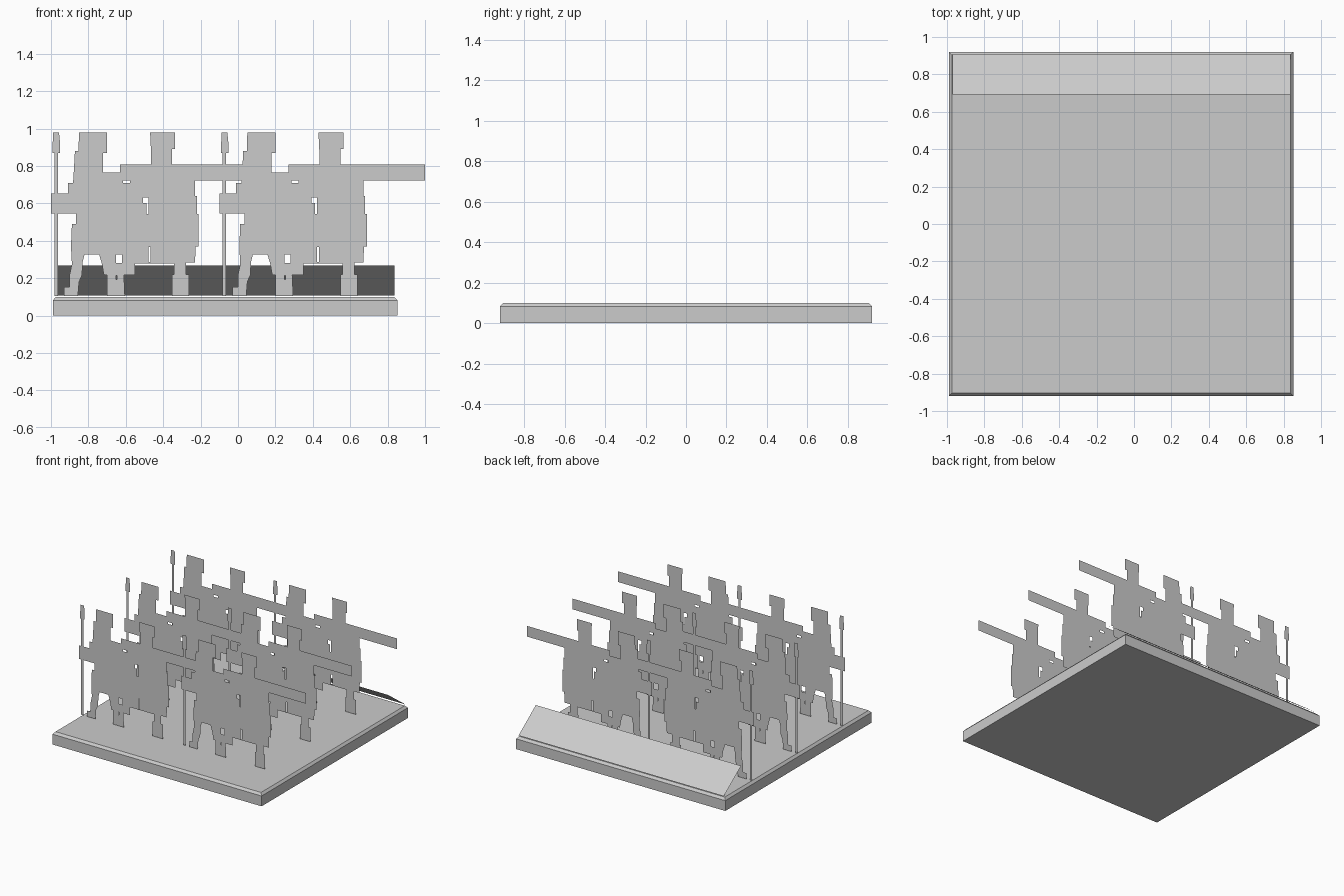
import bpy
from mathutils import Vector
from mathutils.geometry import tessellate_polygon

grey = bpy.data.materials.new("plain_grey")
grey.diffuse_color = (0.6, 0.6, 0.6, 1)


def add_mesh(name, verts, faces):
    me = bpy.data.meshes.new(name)
    me.from_pydata(verts, [], faces)
    me.materials.append(grey)
    me.update()
    ob = bpy.data.objects.new(name, me)
    bpy.context.collection.objects.link(ob)
    return ob


def flat_cutout(name, loops, x, y):
    """Flat upright sheet from an outline plus hole loops."""
    loops = [[Vector((px, pz, 0)) for px, pz in lp] for lp in loops]
    pts = [p for lp in loops for p in lp]
    faces = []
    for a, b, c in tessellate_polygon(loops):
        if (pts[b] - pts[a]).cross(pts[c] - pts[a]).z < 0:
            b, c = c, b
        faces.append((a, b, c))
    return add_mesh(name, [(p.x + x, y, p.y) for p in pts], faces)


def rect(x0, z0, x1, z1):
    return [(x0, z0), (x1, z0), (x1, z1), (x0, z1)]


# Base plate with chamfered top edge
X0, X1, Y, C = -0.99, 0.852, 0.92, 0.016


def ring(d, z):
    return [(X0 + d, -Y + d, z), (X1 - d, -Y + d, z), (X1 - d, Y - d, z), (X0 + d, Y - d, z)]


verts = ring(0, 0) + ring(0, 0.082) + ring(C, 0.1)
faces = [(3, 2, 1, 0), (8, 9, 10, 11)]
for k in (0, 4):
    faces += [(k + i, k + (i + 1) % 4, k + 4 + (i + 1) % 4, k + 4 + i) for i in range(4)]
add_mesh("base_plate", verts, faces)

# Sloping label panel along the back edge
add_mesh("rear_sloping_panel",
         [(-0.97, 0.91, 0.108), (0.838, 0.91, 0.108), (0.838, 0.692, 0.267), (-0.97, 0.692, 0.267)],
         [(3, 2, 1, 0)])

# Soldier pair silhouette: x from the left hand, z from the ground
outline = [
    (.15, .98), (.30, .98), (.30, .87), (.278, .87), (.278, .765), (.37, .765), (.37, .807),
    (.535, .807), (.535, .875), (.53, .98), (.663, .98), (.663, .89), (.647, .89), (.647, .807),
    (1.10, .807), (1.10, .722), (.77, .722), (.77, .64), (.78, .64), (.78, .543), (.79, .543),
    (.79, .37), (.774, .37), (.77, .285), (.722, .285), (.722, .22), (.738, .22), (.738, .105),
    (.647, .105), (.647, .22), (.658, .22), (.658, .28), (.45, .28), (.45, .217), (.39, .217),
    (.395, .105), (.30, .105), (.30, .217), (.283, .217), (.273, .275), (.257, .328), (.18, .328),
    (.17, .29), (.166, .217), (.15, .18), (.144, .105), (.07, .105), (.07, .152), (.10, .152),
    (.10, .22), (.112, .275), (.107, .37), (.112, .49), (.134, .49), (.134, .545), (0, .545),
    (0, .653), (.09, .653), (.09, .708), (.118, .708), (.123, .785), (.128, .88), (.147, .88)]
holes = [
    rect(.385, .708, .423, .723),
    [(.492, .602), (.511, .602), (.511, .543), (.522, .543), (.522, .633), (.492, .633)],
    rect(.522, .286, .533, .366),
    rect(.348, .281, .38, .328),
    rect(.348, .193, .353, .215)]

# Spear silhouette
spear = [(.018, .105), (.037, .105), (.037, .87), (.048, .87), (.048, .93), (.043, .98),
         (.012, .98), (.012, .93), (.008, .93), (.008, .87), (.018, .87)]

# Three rows of two
for r, y in enumerate((-0.57, 0.0, 0.57)):
    for c, x in enumerate((-1.0, -0.1)):
        flat_cutout(f"soldiers_cutout_{r}_{c}", [outline] + holes, x, y)
        flat_cutout(f"spear_cutout_{r}_{c}", [spear], x, y)
